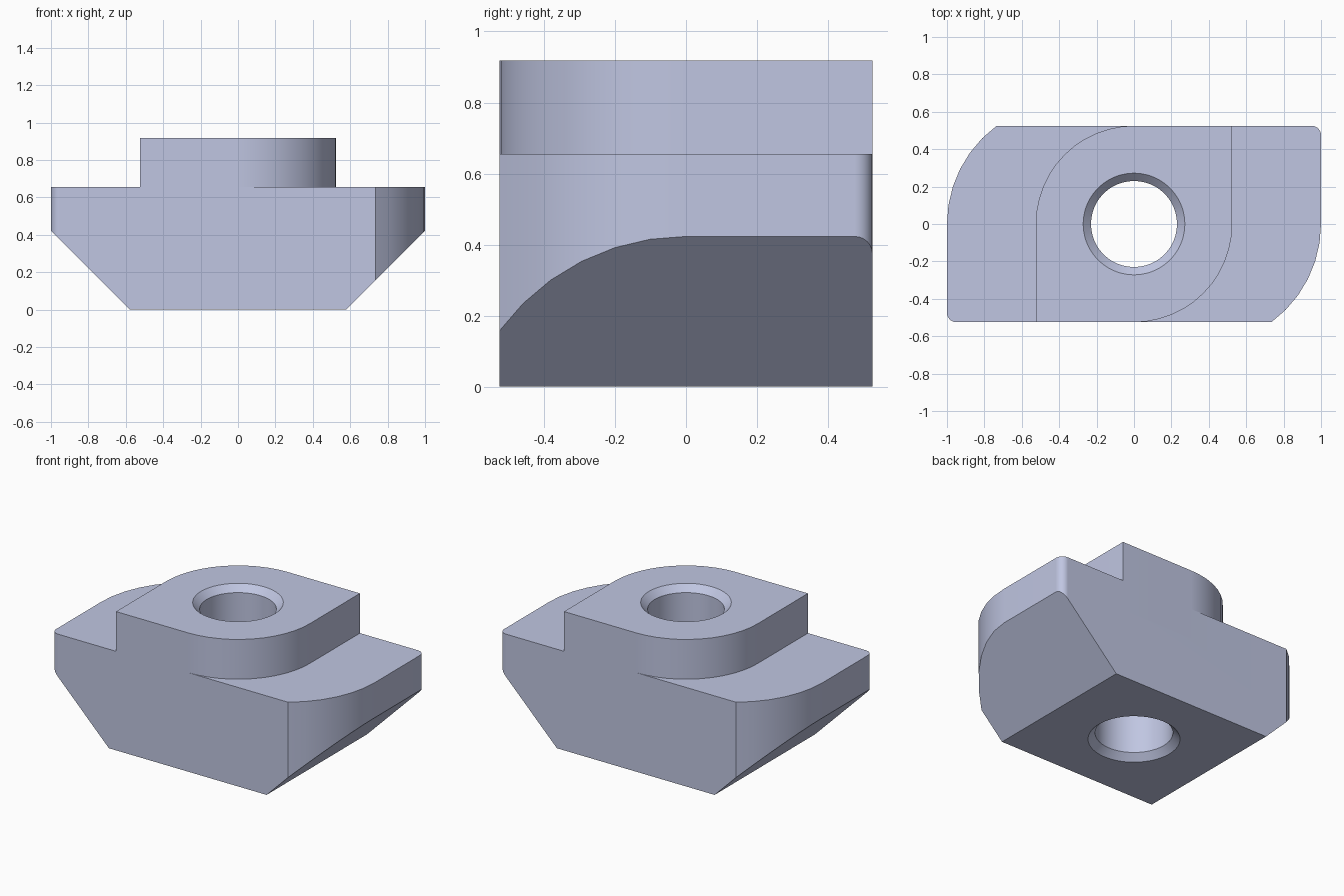
import bpy, bmesh
from math import sin, cos, radians, pi
from mathutils import Vector

if "Cube" in bpy.data.objects:
    bpy.data.objects.remove(bpy.data.objects["Cube"])

HALF_DEPTH = 0.525
BASE_TOP, TOP = 0.655, 0.918
FOOT = 0.577

metal = bpy.data.materials.new("pale blue grey metal")
metal.use_nodes = True
colour = (0.527, 0.565, 0.76, 1)
metal.diffuse_color = colour
metal.node_tree.nodes["Principled BSDF"].inputs["Base Color"].default_value = colour


def arc(cx, cy, r, start, end, steps):
    angles = [radians(start + (end - start) * i / steps) for i in range(steps + 1)]
    return [(cx + r * cos(a), cy + r * sin(a)) for a in angles]


def half_turn(points):
    """Complete an outline that repeats after half a turn about z."""
    return points + [(-x, -y) for x, y in points]


def prism(bm, outline, z0, z1):
    face = bm.faces.new([bm.verts.new((x, y, z0)) for x, y in outline])
    new = bmesh.ops.extrude_face_region(bm, geom=[face])["geom"]
    verts = [g for g in new if isinstance(g, bmesh.types.BMVert)]
    bmesh.ops.translate(bm, verts=verts, vec=(0, 0, z1 - z0))


def make_object(name, bm):
    bmesh.ops.recalc_face_normals(bm, faces=bm.faces)
    mesh = bpy.data.meshes.new(name)
    bm.to_mesh(mesh)
    bm.free()
    mesh.materials.append(metal)
    ob = bpy.data.objects.new(name, mesh)
    bpy.context.collection.objects.link(ob)
    return ob


# Wide base with rounded opposite corners and 45 degree undersides
bm = bmesh.new()
outline = arc(0.348, 0, 0.652, -53.63, 0, 6) + arc(0.95, HALF_DEPTH - 0.05, 0.05, 0, 90, 6)
prism(bm, half_turn(outline), 0, BASE_TOP)
for side in (1, -1):
    cut = bmesh.ops.bisect_plane(
        bm, geom=bm.verts[:] + bm.edges[:] + bm.faces[:],
        plane_co=(side * FOOT, 0, 0), plane_no=Vector((side, 0, -1)).normalized(),
        clear_outer=True)["geom_cut"]
    rim = [g for g in cut if isinstance(g, bmesh.types.BMEdge)]
    bmesh.ops.edgeloop_fill(bm, edges=rim)
nut = make_object("slot_nut_body", bm)

# Raised neck, square with two opposite quarter rounds
bm = bmesh.new()
outline = arc(0, 0, HALF_DEPTH, -90, 0, 12) + [(HALF_DEPTH, HALF_DEPTH)]
prism(bm, half_turn(outline), BASE_TOP - 0.2, TOP)
neck = make_object("raised_neck", bm)

# Through hole with a chamfer at each end, as a lathed cutter
bm = bmesh.new()
bore, mouth, extra = 0.23, 0.272, 0.05
profile = [(mouth + extra, -extra), (bore, mouth - bore),
           (bore, TOP - mouth + bore), (mouth + extra, TOP + extra)]
SEGMENTS = 48
rings = [[bm.verts.new((r * cos(2 * pi * i / SEGMENTS), r * sin(2 * pi * i / SEGMENTS), z))
          for i in range(SEGMENTS)] for r, z in profile]
for low, high in zip(rings, rings[1:]):
    for i in range(SEGMENTS):
        j = (i + 1) % SEGMENTS
        bm.faces.new((low[i], low[j], high[j], high[i]))
bm.faces.new(rings[0])
bm.faces.new(rings[-1])
hole = make_object("hole_cutter", bm)

# Join the neck, drill the hole, then smooth the curved sides
bpy.ops.object.select_all(action="DESELECT")
nut.select_set(True)
bpy.context.view_layer.objects.active = nut
for tool, operation in ((neck, "UNION"), (hole, "DIFFERENCE")):
    mod = nut.modifiers.new(tool.name, "BOOLEAN")
    mod.operation, mod.object, mod.solver = operation, tool, "EXACT"
    bpy.ops.object.modifier_apply(modifier=mod.name)
    bpy.data.objects.remove(tool)
bpy.ops.object.shade_smooth_by_angle(angle=radians(25))
weighted = nut.modifiers.new("flat_face_normals", "WEIGHTED_NORMAL")
weighted.keep_sharp = True
